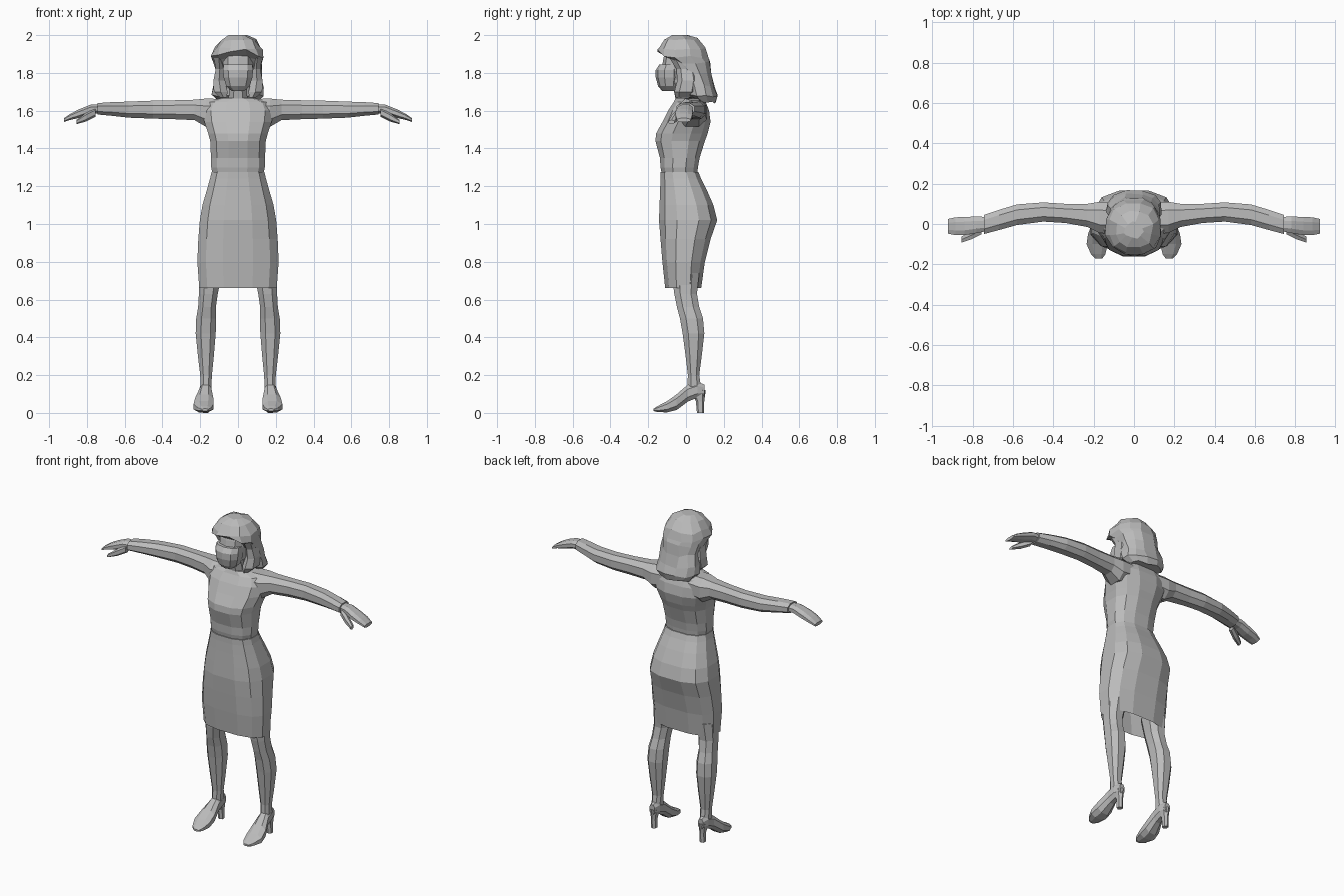
import bpy, bmesh, math, random

random.seed(4)
grey = bpy.data.materials.new("plain grey")
grey.diffuse_color = (0.5, 0.5, 0.5, 1)

AXES = {"x": (0, 1, 2), "y": (1, 0, 2), "z": (2, 0, 1)}


def loft(name, axis, rings, n=8, boxy=0.85, mirror=False, open_start=False, tweak=None):
    """Skin rings given as (position on axis, min a, max a, min b, max b)."""
    s, a, b = AXES[axis]
    bm = bmesh.new()
    loops = []
    for pos, a0, a1, b0, b1 in rings:
        loop = []
        for i in range(n):
            t = 2 * math.pi * (i + 0.5) / n
            c, d = math.cos(t), math.sin(t)
            # normalise so the flat sides reach the given extents
            k = math.cos(math.pi / n) ** boxy
            c = math.copysign(abs(c) ** boxy, c) / k
            d = math.copysign(abs(d) ** boxy, d) / k
            co = [0, 0, 0]
            co[s] = pos
            co[a] = (a0 + a1) / 2 + (a1 - a0) / 2 * c
            co[b] = (b0 + b1) / 2 + (b1 - b0) / 2 * d
            if tweak:
                co = tweak(*co)
            loop.append(bm.verts.new(co))
        loops.append(loop)
    for p, q in zip(loops, loops[1:]):
        for i in range(n):
            j = (i + 1) % n
            bm.faces.new((p[i], p[j], q[j], q[i]))
    if not open_start:
        bm.faces.new(loops[0])
    bm.faces.new(loops[-1])
    bmesh.ops.recalc_face_normals(bm, faces=bm.faces)
    me = bpy.data.meshes.new(name)
    bm.to_mesh(me)
    bm.free()
    me.materials.append(grey)
    ob = bpy.data.objects.new(name, me)
    bpy.context.collection.objects.link(ob)
    if mirror:
        ob.modifiers.new("mirror", "MIRROR")
    return ob


def sym(z, w, y0, y1):
    return (z, -w, w, y0, y1)


# Skirt, open at the hem
loft("skirt", "z", [
    sym(0.66, 0.205, -0.11, 0.08), sym(0.80, 0.215, -0.125, 0.10),
    sym(0.92, 0.210, -0.135, 0.13), sym(1.02, 0.202, -0.143, 0.165),
    sym(1.10, 0.188, -0.140, 0.145), sym(1.18, 0.165, -0.137, 0.11),
    sym(1.24, 0.148, -0.135, 0.08), sym(1.275, 0.140, -0.135, 0.066)],
    n=12, boxy=0.75, open_start=True)

# Blouse, with bust and sloping shoulders
loft("blouse", "z", [
    sym(1.25, 0.132, -0.125, 0.058), sym(1.30, 0.142, -0.135, 0.063),
    sym(1.35, 0.143, -0.138, 0.072), sym(1.44, 0.147, -0.162, 0.10),
    sym(1.48, 0.158, -0.158, 0.115), sym(1.54, 0.178, -0.125, 0.13),
    sym(1.60, 0.185, -0.095, 0.122), sym(1.645, 0.165, -0.065, 0.105),
    sym(1.668, 0.085, -0.055, 0.085)], n=12, boxy=0.8)

# Neck and head
loft("neck", "z", [
    sym(1.58, 0.075, -0.095, 0.07), sym(1.66, 0.05, -0.055, 0.06),
    sym(1.71, 0.047, -0.065, 0.05), sym(1.78, 0.05, -0.07, 0.04)])
loft("head", "z", [
    sym(1.715, 0.04, -0.12, -0.01), sym(1.75, 0.066, -0.13, 0.03),
    sym(1.82, 0.078, -0.125, 0.06), sym(1.88, 0.08, -0.115, 0.07),
    sym(1.94, 0.06, -0.10, 0.05)], n=10)

# Face covering over nose and chin
loft("face_mask", "z", [
    sym(1.705, 0.035, -0.125, -0.04), sym(1.73, 0.062, -0.145, -0.03),
    sym(1.775, 0.076, -0.157, -0.02), sym(1.815, 0.080, -0.157, -0.02),
    sym(1.845, 0.076, -0.138, -0.03)], n=10, boxy=0.9)


# Hair: fringe lifted in the middle, lightly uneven waves
def wave(x, y, z):
    if y < -0.02 and 1.79 < z < 1.90:
        z += 0.05 * (1 - min(1, abs(x) / 0.13))
    r = lambda: random.uniform(-0.008, 0.008)
    return (x + r(), y + r() * 0.6, z + (r() if z < 1.98 else 0))


loft("hair", "z", [
    sym(2.0, 0.045, -0.07, 0.01), sym(1.978, 0.09, -0.115, 0.065),
    sym(1.93, 0.125, -0.145, 0.105), sym(1.885, 0.138, -0.15, 0.12),
    sym(1.855, 0.13, -0.10, 0.125), sym(1.80, 0.12, -0.035, 0.13),
    sym(1.73, 0.13, -0.01, 0.148), sym(1.68, 0.137, 0.0, 0.163),
    sym(1.645, 0.10, 0.05, 0.155)], n=12, boxy=0.9, tweak=wave)
loft("side_lock", "z", [
    (1.67, 0.06, 0.095, -0.05, 0.02), (1.70, 0.055, 0.128, -0.055, 0.05),
    (1.76, 0.07, 0.130, -0.04, 0.06), (1.82, 0.075, 0.118, -0.045, 0.05),
    (1.88, 0.075, 0.128, -0.08, 0.04)], n=6, mirror=True)

# Sleeved arms
loft("arm", "x", [
    (0.08, -0.05, 0.105, 1.53, 1.662), (0.17, -0.045, 0.11, 1.515, 1.664),
    (0.23, -0.015, 0.10, 1.55, 1.658), (0.34, 0.005, 0.10, 1.555, 1.655),
    (0.45, 0.012, 0.107, 1.558, 1.653), (0.58, -0.005, 0.097, 1.563, 1.648),
    (0.67, -0.03, 0.07, 1.573, 1.645), (0.745, -0.05, 0.045, 1.58, 1.64)],
    mirror=True)

# Hands and thumbs
loft("hand", "x", [
    (0.73, -0.035, 0.035, 1.588, 1.632), (0.78, -0.045, 0.037, 1.582, 1.632),
    (0.84, -0.055, 0.035, 1.562, 1.608), (0.885, -0.055, 0.033, 1.552, 1.585),
    (0.922, -0.048, 0.025, 1.54, 1.56)], mirror=True)
loft("thumb", "x", [
    (0.755, -0.05, -0.01, 1.57, 1.612), (0.805, -0.075, -0.035, 1.545, 1.585),
    (0.855, -0.092, -0.062, 1.53, 1.55)], n=6, mirror=True)

# Legs
loft("leg", "z", [
    (0.10, 0.143, 0.198, 0.005, 0.085), (0.20, 0.138, 0.200, 0.010, 0.070),
    (0.30, 0.128, 0.212, -0.002, 0.083), (0.42, 0.118, 0.224, -0.018, 0.097),
    (0.50, 0.116, 0.221, -0.032, 0.090), (0.56, 0.117, 0.211, -0.048, 0.070),
    (0.63, 0.107, 0.207, -0.062, 0.058), (0.74, 0.085, 0.205, -0.075, 0.07)],
    mirror=True)

# Heeled shoes
loft("shoe", "y", [
    (0.097, 0.152, 0.188, 0.09, 0.15), (0.06, 0.140, 0.200, 0.08, 0.165),
    (0.01, 0.140, 0.205, 0.06, 0.15), (-0.05, 0.130, 0.228, 0.015, 0.098),
    (-0.10, 0.130, 0.235, 0.003, 0.062), (-0.15, 0.142, 0.213, 0.004, 0.036),
    (-0.172, 0.158, 0.190, 0.010, 0.022)], mirror=True)
loft("shoe_heel", "z", [
    (0.0, 0.155, 0.185, 0.06, 0.092), (0.06, 0.155, 0.185, 0.055, 0.094),
    (0.12, 0.147, 0.193, 0.03, 0.100)], n=6, mirror=True)
